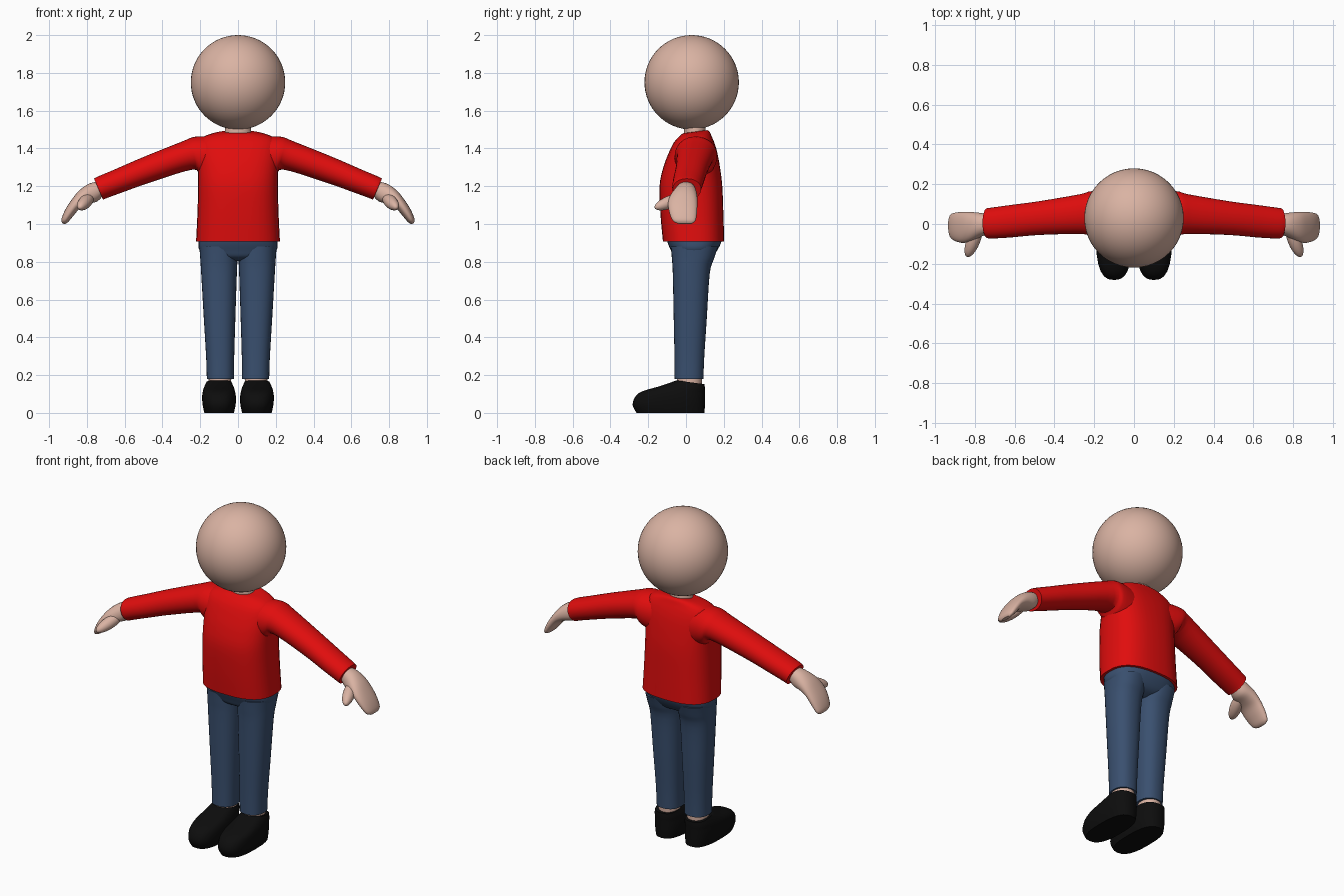
import bpy, bmesh, math
from mathutils import Vector

if "Cube" in bpy.data.objects:
    bpy.data.objects.remove(bpy.data.objects["Cube"])


def material(name, rgb):
    m = bpy.data.materials.new(name)
    m.diffuse_color = (*rgb, 1)
    m.use_nodes = True
    m.node_tree.nodes["Principled BSDF"].inputs["Base Color"].default_value = m.diffuse_color
    return m


SKIN = material("skin", (0.70, 0.45, 0.365))
RED = material("red_knit", (0.75, 0.004, 0.004))
DENIM = material("blue_denim", (0.042, 0.08, 0.16))
BLACK = material("black_leather", (0.004, 0.004, 0.004))


def finish(name, bm, mat, mirror=False, angle=45):
    bmesh.ops.recalc_face_normals(bm, faces=bm.faces)
    me = bpy.data.meshes.new(name)
    bm.to_mesh(me)
    bm.free()
    me.materials.append(mat)
    ob = bpy.data.objects.new(name, me)
    bpy.context.collection.objects.link(ob)
    bpy.ops.object.select_all(action='DESELECT')
    ob.select_set(True)
    bpy.context.view_layer.objects.active = ob
    bpy.ops.object.shade_smooth_by_angle(angle=math.radians(angle))
    if mirror:
        ob.modifiers.new("mirror", 'MIRROR').use_mirror_merge = False
    return ob


def smooth_rings(rings, steps):
    """Catmull-Rom interpolation between the given sections."""
    out = []
    for i in range(len(rings) - 1):
        p = [rings[max(0, min(len(rings) - 1, i + k))] for k in (-1, 0, 1, 2)]
        for s in range(steps):
            t = s / steps
            out.append([0.5 * (2 * b + (c - a) * t + (2 * a - 5 * b + 4 * c - d) * t * t
                               + (3 * b - a - 3 * c + d) * t ** 3)
                        for a, b, c, d in zip(*p)])
    return out + [rings[-1]]


def loft(name, rings, mat, power=2.3, mirror=False, steps=4, n=32):
    """Each section: x, z of one side; x, z of the other; y front, y back; back tilt."""
    bm = bmesh.new()
    loops = []
    for x0, z0, x1, z1, y0, y1, tilt in smooth_rings(rings, steps):
        loop = []
        for k in range(n):
            a = 2 * math.pi * k / n
            c, s = math.cos(a), math.sin(a)
            u = math.copysign(abs(c) ** (2 / power), c)
            v = math.copysign(abs(s) ** (2 / power), s)
            loop.append(bm.verts.new(((x0 + x1) / 2 + u * (x1 - x0) / 2,
                                      (y0 + y1) / 2 + v * (y1 - y0) / 2,
                                      (z0 + z1) / 2 + u * (z1 - z0) / 2 + v * tilt)))
        loops.append(loop)
    for a, b in zip(loops, loops[1:]):
        for k in range(n):
            bm.faces.new((a[k], a[(k + 1) % n], b[(k + 1) % n], b[k]))
    bm.faces.new(loops[0])
    bm.faces.new(loops[-1])
    return finish(name, bm, mat, mirror)


def level(z, x0, x1, y0, y1, tilt=0):
    return (x0, z, x1, z, y0, y1, tilt)


def tilted(top, bottom, y0, y1):
    return (*top, *bottom, y0, y1, 0)


# Head
bm = bmesh.new()
bmesh.ops.create_uvsphere(bm, u_segments=48, v_segments=32, radius=0.25)
bmesh.ops.translate(bm, verts=bm.verts, vec=(0, 0.03, 1.75))
finish("head", bm, SKIN)

# Neck
loft("neck", [level(1.42, -.075, .075, -.01, .11), level(1.56, -.065, .065, -.01, .10)], SKIN, 2)

# Sweater body, from hem to neckline
loft("sweater_body", [
    level(.908, -.222, .222, -.122, .202),
    level(1.05, -.215, .215, -.135, .198),
    level(1.20, -.211, .211, -.14, .192),
    level(1.30, -.213, .213, -.12, .18),
    level(1.38, -.217, .217, -.09, .165),
    level(1.43, -.21, .21, -.065, .15),
    level(1.463, -.18, .18, -.04, .135, .003),
    level(1.483, -.12, .12, -.02, .125, .006),
    level(1.489, -.07, .07, -.01, .113, .008)], RED, 2.6)

# Sleeves, from inside the shoulder to the cuff
loft("sleeves", [
    tilted((.08, 1.46), (.10, 1.22), -.06, .15),
    tilted((.22, 1.463), (.20, 1.255), -.06, .165),
    tilted((.30, 1.435), (.24, 1.288), -.05, .15),
    tilted((.50, 1.355), (.45, 1.225), -.055, .115),
    tilted((.65, 1.29), (.60, 1.172), -.068, .095),
    tilted((.74, 1.252), (.70, 1.135), -.073, .082),
    tilted((.762, 1.24), (.714, 1.128), -.07, .08)], RED, 2.1, True)

# Mitten hands
loft("hands", [
    tilted((.74, 1.225), (.715, 1.15), -.045, .045),
    tilted((.79, 1.213), (.745, 1.12), -.062, .055),
    tilted((.84, 1.178), (.795, 1.105), -.085, .06),
    tilted((.88, 1.13), (.835, 1.085), -.095, .06),
    tilted((.915, 1.075), (.87, 1.045), -.088, .058),
    tilted((.935, 1.025), (.90, 1.01), -.07, .05),
    tilted((.93, 1.003), (.917, 1.0), -.04, .03)], SKIN, 2.2, True)

# Thumbs
bm = bmesh.new()
bmesh.ops.create_uvsphere(bm, u_segments=20, v_segments=14, radius=1)
start, end = Vector((.775, .0, 1.15)), Vector((.84, -.165, 1.085))
axis = end - start
turn = axis.to_track_quat('Z', 'Y')
for v in bm.verts:
    v.co = turn @ Vector((v.co.x * .034, v.co.y * .034, v.co.z * axis.length / 2)) + (start + end) / 2
finish("thumbs", bm, SKIN, True)

# Trouser seat
loft("trouser_seat", [
    level(.96, -.20, .20, -.105, .185),
    level(.91, -.208, .208, -.10, .188),
    level(.86, -.203, .203, -.08, .165),
    level(.825, -.15, .15, -.062, .135),
    level(.805, -.05, .05, -.02, .09)], DENIM, 2.5)

# Trouser legs
loft("trouser_legs", [
    level(.88, .0, .205, -.08, .17),
    level(.82, .002, .20, -.075, .15),
    level(.74, .006, .195, -.07, .126),
    level(.50, .014, .181, -.065, .11),
    level(.30, .02, .169, -.061, .097),
    level(.18, .022, .165, -.06, .092)], DENIM, 2.3, True)

# Ankles
loft("ankles", [level(.10, .038, .155, -.045, .082),
                level(.20, .035, .155, -.05, .085)], SKIN, 2.1, True)

# Shoes, from sole to opening
loft("shoes", [
    level(0, .022, .178, -.262, .098),
    level(.04, .013, .187, -.282, .10),
    level(.08, .011, .19, -.272, .10),
    level(.11, .015, .187, -.235, .10, -.003),
    level(.135, .022, .18, -.14, .10, -.006),
    level(.162, .034, .167, -.05, .098, -.01)], BLACK, 2.6, True, 3, 24)
